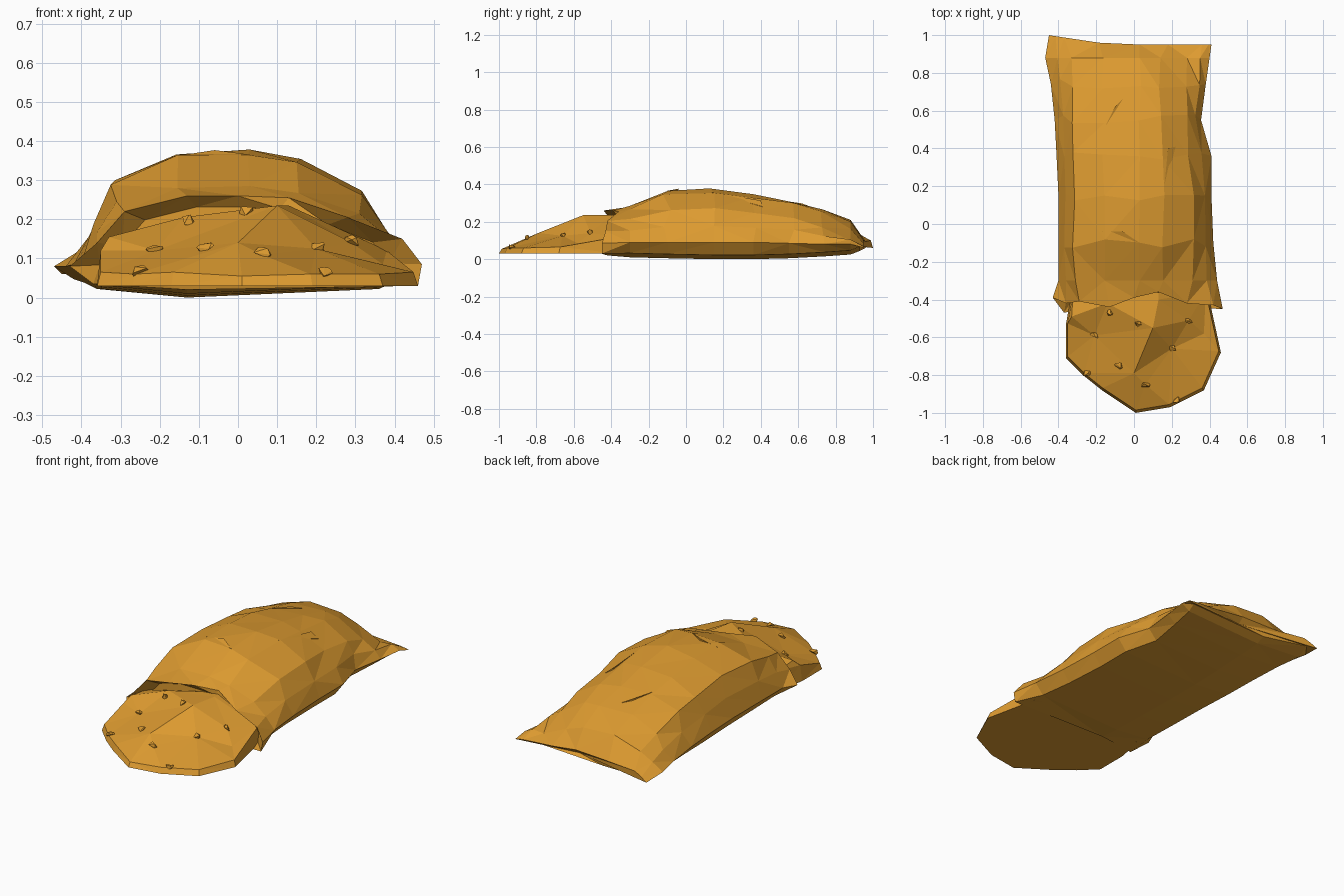
import bpy
import bmesh
import random
from mathutils import Vector
from mathutils.geometry import delaunay_2d_cdt

random.seed(4)
cube = bpy.data.objects.get("Cube")
if cube:
    bpy.data.objects.remove(cube, do_unlink=True)

burlap = bpy.data.materials.new("golden_burlap")
burlap.use_nodes = True
colour = (0.73, 0.33, 0.03, 1)
burlap.diffuse_color = colour
burlap.node_tree.nodes["Principled BSDF"].inputs["Base Color"].default_value = colour


def finish(name, bm):
    """Turn a bmesh into a flat-shaded object."""
    bmesh.ops.recalc_face_normals(bm, faces=bm.faces)
    bmesh.ops.triangulate(bm, faces=bm.faces)
    mesh = bpy.data.meshes.new(name)
    bm.to_mesh(mesh)
    bm.free()
    mesh.materials.append(burlap)
    obj = bpy.data.objects.new(name, mesh)
    bpy.context.collection.objects.link(obj)
    return obj


def hull(name, points):
    """Convex solid around a few points."""
    bm = bmesh.new()
    for p in points:
        bm.verts.new(p)
    found = bmesh.ops.convex_hull(bm, input=bm.verts)
    loose = {v for v in found["geom_interior"] if isinstance(v, bmesh.types.BMVert)}
    bmesh.ops.delete(bm, geom=list(loose), context="VERTS")
    return finish(name, bm)


def bridge(bm, a, b):
    """Join two closed loops of vertices with quads."""
    for i in range(len(a)):
        j = (i + 1) % len(a)
        bm.faces.new((a[i], a[j], b[j], b[i]))


def section(y, left, right, sl, sr, base, wide, shoulder, top):
    """Cross-section of the sack, from lower left over the crown to lower right."""
    hi, lo = shoulder + 0.015, shoulder - 0.015
    ring = [(left + 0.05, base + 0.022), (left, wide),
            ((left + sl) / 2 - 0.005, (wide + hi) / 2), (sl, hi),
            (sl / 2, top - 0.005), (0.03, top), (sr / 2, top - 0.018), (sr, lo),
            ((right + sr) / 2 + 0.01, (wide + lo) / 2), (right, wide),
            (right - 0.05, base + 0.022), (-0.13, base)]
    return [Vector((x, y, z)) for x, z in ring]


# Sack: uneven mouth rim, body sections, pinched back seam
rim = [(-0.37, -0.47, 0.035), (-0.43, -0.39, 0.08), (-0.36, -0.42, 0.14),
       (-0.29, -0.41, 0.22), (-0.13, -0.44, 0.26), (0, -0.39, 0.26),
       (0.13, -0.36, 0.255), (0.28, -0.42, 0.205), (0.42, -0.43, 0.15),
       (0.47, -0.45, 0.085), (0.46, -0.45, 0.03), (-0.13, -0.42, 0.02)]
rim = [Vector(p) for p in rim]
centre = Vector((0, -0.35, 0.1))
inside = [centre + (p - centre) * 0.82 for p in rim]
for p in inside:
    p.y = -0.365

body = [
    section(-0.3, -0.40, 0.44, -0.31, 0.31, 0.01, 0.09, 0.23, 0.285),
    section(-0.1, -0.40, 0.42, -0.32, 0.31, 0.005, 0.09, 0.275, 0.368),
    section(0.15, -0.40, 0.41, -0.32, 0.31, 0, 0.09, 0.285, 0.375),
    section(0.36, -0.41, 0.41, -0.32, 0.29, 0, 0.09, 0.265, 0.35),
    section(0.55, -0.42, 0.355, -0.32, 0.28, 0.005, 0.085, 0.24, 0.315),
    section(0.74, -0.44, 0.38, -0.33, 0.28, 0.015, 0.08, 0.19, 0.272),
    section(0.88, -0.47, 0.40, -0.33, 0.28, 0.025, 0.08, 0.145, 0.215),
]
for ring in body[1:-1]:
    for p in ring[2:9]:
        p.x += random.uniform(-0.008, 0.008)
        p.y += random.uniform(-0.03, 0.03)
        p.z += random.uniform(-0.006, 0.004)
# Tail sinks towards its right corner
for p, drop in zip(body[-1][5:8], (0.015, 0.035, 0.03)):
    p.z -= drop

seam = section(0.95, -0.45, 0.41, -0.37, 0.36, 0.045, 0.06, 0.085, 0.1)
for p in seam:
    p.y += max(0, -p.x - 0.12) * 0.15
for i in (0, 10, 11):
    seam[i].y -= 0.02

bm = bmesh.new()
rings = [[bm.verts.new(p) for p in ring] for ring in [inside, rim] + body + [seam]]
for a, b in zip(rings, rings[1:]):
    bridge(bm, a, b)
bm.faces.new(rings[0])
# The back end is tucked in under the seam
tuck = bm.verts.new((0.03, 0.915, 0.07))
for a, b in zip(rings[-1], rings[-1][1:] + rings[-1][:1]):
    bm.faces.new((a, b, tuck))
sack = finish("sack", bm)

# Spilled mound: flat base, low rim, faceted hollowed top
rim_heights = [((-0.33, -0.36), 0.14), ((-0.36, -0.53), 0.12), ((-0.36, -0.71), 0.065),
               ((-0.27, -0.80), 0.06), ((-0.17, -0.88), 0.065), ((0.01, -1), 0.055),
               ((0.19, -0.97), 0.06), ((0.37, -0.88), 0.06), ((0.46, -0.68), 0.065),
               ((0.39, -0.36), 0.12), ((0.13, -0.33), 0.235)]
peaks = [(-0.33, -0.49, 0.155), (0, -0.79, 0.14), (0.1, -0.55, 0.235),
         (-0.14, -0.42, 0.205), (0.13, -0.40, 0.235), (0.29, -0.51, 0.14),
         (0.20, -0.66, 0.125), (-0.21, -0.59, 0.12), (0.06, -0.85, 0.11),
         (0.37, -0.58, 0.085)]
low = [Vector((x, y, 0.03)) for (x, y), _ in rim_heights]
high = [Vector((x * 0.975, y * 0.975 - 0.01, z)) for (x, y), z in rim_heights]
top = high + [Vector(p) for p in peaks]
faces = delaunay_2d_cdt([p.xy for p in top], [], [list(range(len(high)))], 1, 0.0001)[2]

bm = bmesh.new()
base_loop = [bm.verts.new(p) for p in low]
top_verts = [bm.verts.new(p) for p in top]
bridge(bm, base_loop, top_verts[:len(high)])
bm.faces.new(base_loop)
for face in faces:
    bm.faces.new([top_verts[i] for i in face])
mound = finish("grain_mound", bm)

# Loose kernels resting on the mound
kernels = [(-0.12, -0.47), (0.02, -0.53), (-0.21, -0.59), (0.29, -0.51), (0.20, -0.66),
           (-0.08, -0.75), (0.06, -0.85), (-0.25, -0.79), (0.22, -0.93)]
for n, (x, y) in enumerate(kernels):
    _, spot, normal, _ = mound.ray_cast(Vector((x, y, 1)), Vector((0, 0, -1)))
    points = []
    for k in range(11):
        d = Vector([random.uniform(-1, 1) for _ in range(3)]).normalized()
        points.append(spot + normal * 0.004 + Vector((d.x * 0.026, d.y * 0.02, d.z * 0.017)))
    hull(f"kernel_{n + 1}", points)

# Creases: thin raised wedges of cloth
creases = [((-0.15, 0.52), (-0.06, 0.66), (-0.10, 0.62)),
           ((0.155, 0.14), (0.22, 0.41), (0.18, 0.40)),
           ((-0.17, -0.04), (0.03, -0.10), (-0.06, -0.04))]
for n, corners in enumerate(creases):
    points = []
    for k, (x, y) in enumerate(corners):
        _, spot, _, _ = sack.ray_cast(Vector((x, y, 1)), Vector((0, 0, -1)))
        lift = 0.009 if k == 2 else 0.002
        points += [spot + Vector((0, 0, lift)), spot - Vector((0, 0, 0.02))]
    hull(f"cloth_crease_{n + 1}", points)
